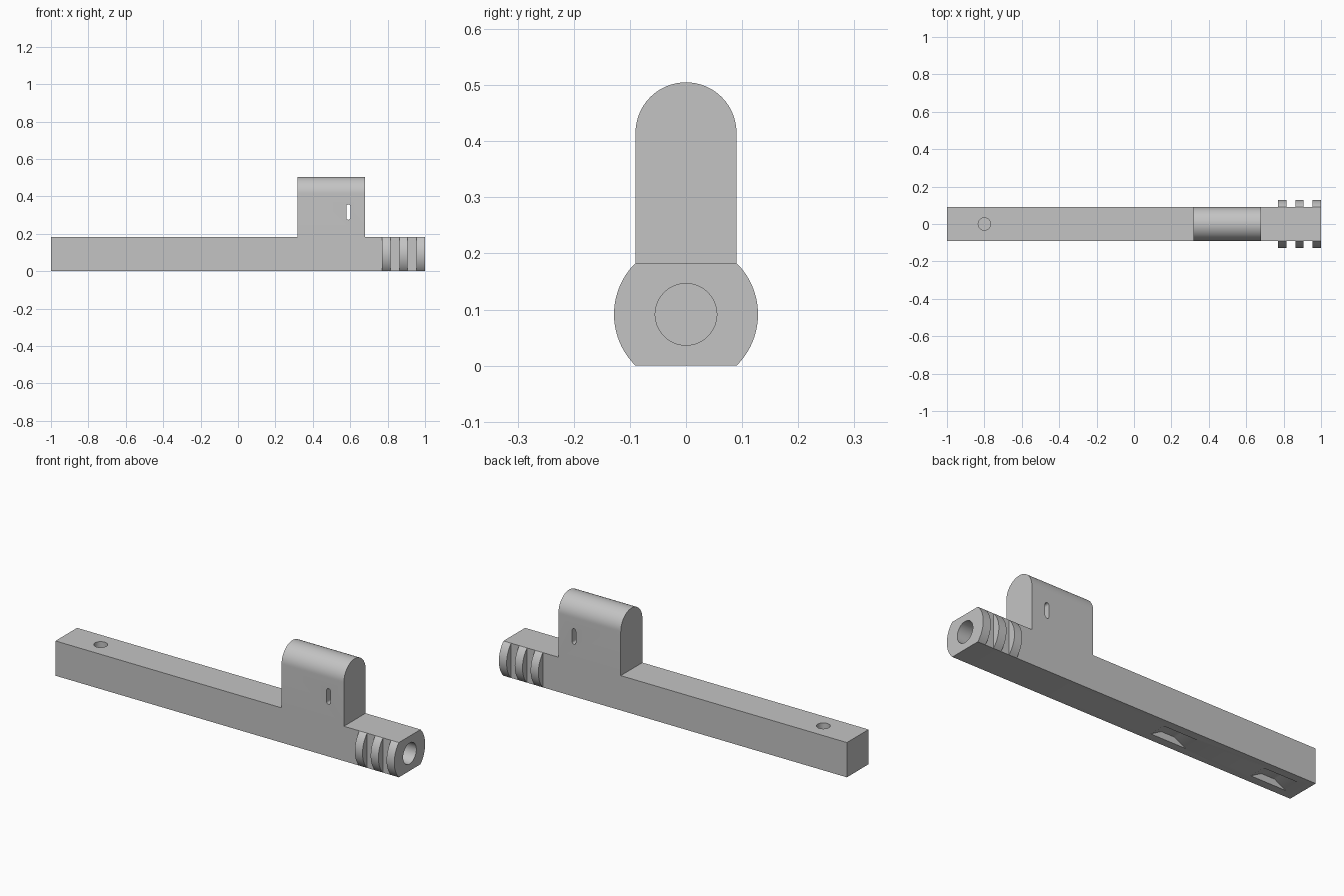
import bpy, bmesh, math
from mathutils import Vector

if "Cube" in bpy.data.objects:
    bpy.data.objects.remove(bpy.data.objects["Cube"], do_unlink=True)

HALF = 0.09       # half thickness of the bar
TOP = 0.183       # height of the bar
MID = TOP / 2

grey = bpy.data.materials.new("plain grey")
grey.use_nodes = True
grey.diffuse_color = (0.55, 0.55, 0.55, 1)
grey.node_tree.nodes["Principled BSDF"].inputs["Base Color"].default_value = grey.diffuse_color


def prism(name, points, offset):
    """Extrude a closed outline along an offset."""
    bm = bmesh.new()
    face = bm.faces.new([bm.verts.new(p) for p in points])
    ext = bmesh.ops.extrude_face_region(bm, geom=[face])
    bmesh.ops.translate(bm, vec=Vector(offset),
                        verts=[v for v in ext["geom"] if isinstance(v, bmesh.types.BMVert)])
    bmesh.ops.recalc_face_normals(bm, faces=bm.faces)
    mesh = bpy.data.meshes.new(name)
    bm.to_mesh(mesh)
    bm.free()
    mesh.materials.append(grey)
    obj = bpy.data.objects.new(name, mesh)
    bpy.context.collection.objects.link(obj)
    return obj


def arc(radius, start, end, steps):
    return [(radius * math.cos(start + (end - start) * i / steps),
             radius * math.sin(start + (end - start) * i / steps)) for i in range(steps + 1)]


def circle(radius, steps=40):
    return arc(radius, 0, math.tau, steps)[:-1]


def cut(target, cutter):
    mod = target.modifiers.new(cutter.name, "BOOLEAN")
    mod.operation = "DIFFERENCE"
    mod.solver = "EXACT"
    mod.object = cutter
    bpy.context.view_layer.objects.active = target
    bpy.ops.object.modifier_apply(modifier=mod.name)
    bpy.data.objects.remove(cutter, do_unlink=True)


def smooth(obj):
    bpy.ops.object.select_all(action="DESELECT")
    obj.select_set(True)
    bpy.context.view_layer.objects.active = obj
    bpy.ops.object.shade_smooth_by_angle(angle=math.radians(30))


# Long square bar
bar = prism("bar", [(-1, -HALF, 0), (-1, HALF, 0), (-1, HALF, TOP), (-1, -HALF, TOP)], (2, 0, 0))

# Bore in the ringed end and round hole in the top
cut(bar, prism("bore", [(0.5, y, MID + z) for y, z in circle(0.055)], (0.6, 0, 0)))
cut(bar, prism("top_hole", [(-0.8 + x, y, 0.09) for x, y in circle(0.033)], (0, 0, 0.2)))

# Shallow pockets with sloping ends underneath
for x in (-0.24, -0.832):
    outline = [(-0.137, -0.03), (-0.103, 0), (-0.04, 0.035), (0.04, 0.035), (0.103, 0), (0.137, -0.03)]
    cut(bar, prism("pocket", [(x + px, -0.046, pz) for px, pz in outline], (0, 0.092, 0)))
smooth(bar)

# Upright housing with a rounded top and a narrow slot through it
CROWN = 0.505 - HALF
housing_outline = [(0.317, -HALF, TOP), (0.317, HALF, TOP)]
housing_outline += [(0.317, y, CROWN + z) for y, z in arc(HALF, 0, math.pi, 32)]
housing = prism("housing", housing_outline, (0.363, 0, 0))
slot = [(x, z + 0.03) for x, z in arc(0.011, 0, math.pi, 10)]
slot += [(x, z - 0.03) for x, z in arc(0.011, math.pi, math.tau, 10)]
cut(housing, prism("slot", [(0.59 + x, -0.2, 0.316 + z) for x, z in slot], (0, 0.4, 0)))
smooth(housing)

# Three curved ribs on each side of the front end
RADIUS = math.hypot(HALF, MID)
angle = math.atan2(MID, HALF)
for side, label in ((1, "back"), (-1, "front")):
    for i, x in enumerate((0.77, 0.8625, 0.955)):
        outline = [(x, side * y, MID + z) for y, z in arc(RADIUS, -angle, angle, 20)]
        smooth(prism(f"{label}_rib_{i + 1}", outline, (0.045, 0, 0)))
